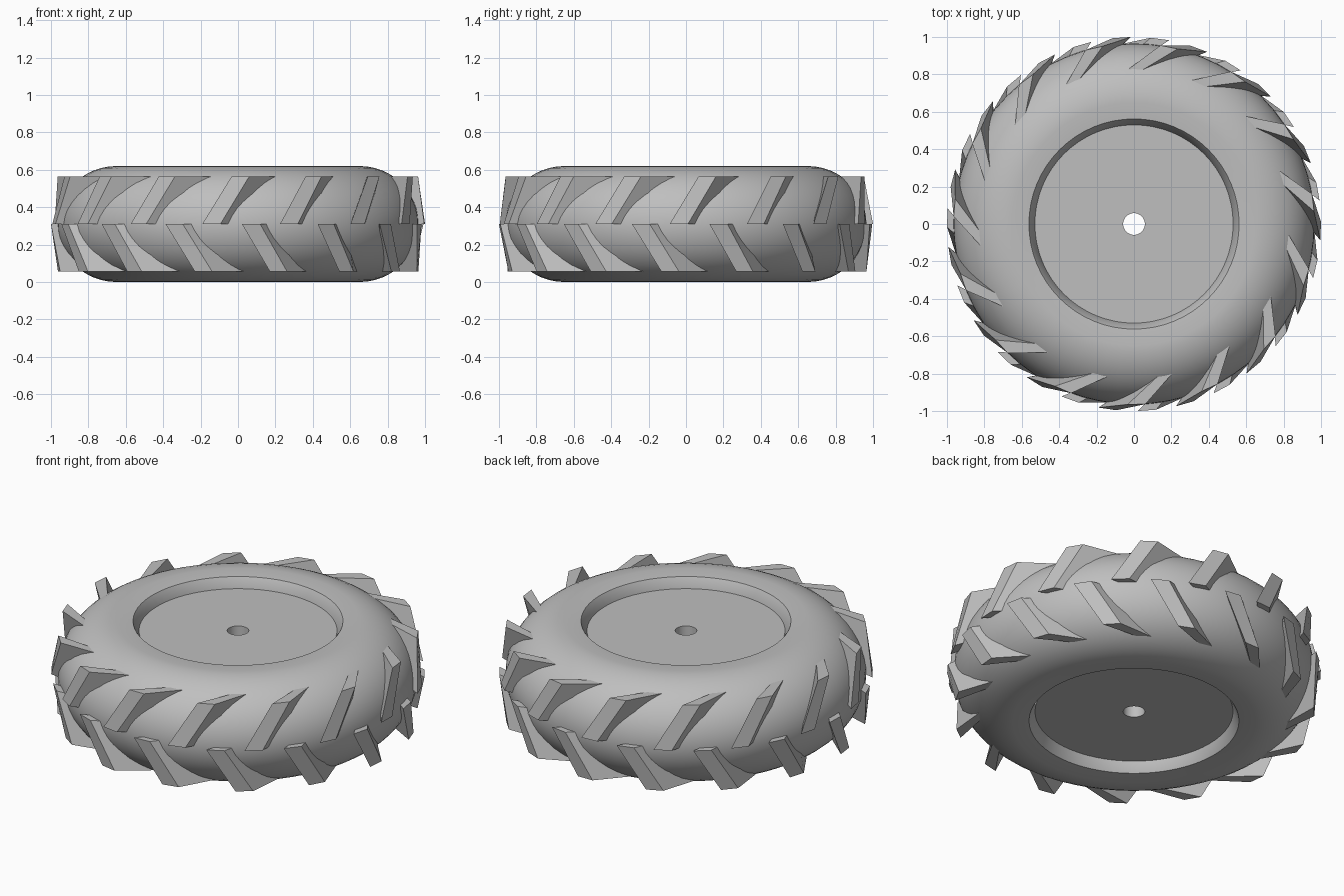
import bpy, bmesh, math
from mathutils import Vector

if "Cube" in bpy.data.objects:
    bpy.data.objects.remove(bpy.data.objects["Cube"])

MID = 0.31       # half the wheel width
LUGS = 15        # lugs per side

grey = bpy.data.materials.new("grey")
grey.diffuse_color = (0.52, 0.52, 0.52, 1)
grey.use_nodes = True
grey.node_tree.nodes["Principled BSDF"].inputs["Base Color"].default_value = grey.diffuse_color


def finish(name, bm, angle=30):
    bmesh.ops.recalc_face_normals(bm, faces=bm.faces)
    me = bpy.data.meshes.new(name)
    bm.to_mesh(me)
    bm.free()
    me.materials.append(grey)
    ob = bpy.data.objects.new(name, me)
    bpy.context.collection.objects.link(ob)
    bpy.ops.object.select_all(action='DESELECT')
    ob.select_set(True)
    bpy.context.view_layer.objects.active = ob
    bpy.ops.object.shade_smooth_by_angle(angle=math.radians(angle))
    return ob


def lathe(name, profile, sides=64):
    """Revolve a closed (radius, z) profile about the z axis."""
    bm = bmesh.new()
    rings = []
    for i in range(sides):
        a = 2 * math.pi * i / sides
        rings.append([bm.verts.new((r * math.cos(a), r * math.sin(a), z)) for r, z in profile])
    n = len(profile)
    for i in range(sides):
        p, q = rings[i], rings[(i + 1) % sides]
        for j in range(n):
            k = (j + 1) % n
            bm.faces.new((p[j], q[j], q[k], p[k]))
    return finish(name, bm)


# Tyre: rounded section with a sloping bead edge
arc = [(0.65 + 0.315 * math.cos(t), MID + 0.31 * math.sin(t))
       for t in (math.pi / 2 - math.pi * i / 24 for i in range(25))]
lathe("tyre", [(0.53, 0.555), (0.562, 0.612)] + arc + [(0.562, 0.008), (0.53, 0.065)])

# Wheel disc with axle hole
lathe("wheel_disc", [(0.058, 0.555), (0.53, 0.555), (0.53, 0.065), (0.058, 0.065)])


def polar(r, deg):
    a = math.radians(deg - 90)
    return Vector((r * math.cos(a), r * math.sin(a), 0))


def add_lug(bm, start, side):
    """Slanted bar from the centre line to the shoulder, leaning inward at 45 degrees."""
    loops = []
    for r, dz, shift in ((1.0, 0.0, 0.0), (0.965, 0.255, 9.0)):
        base = start + shift
        corners = [polar(r, base), polar(r, base + 5.6)]
        for c, deg in ((corners[1], base + 5.6), (corners[0], base)):
            corners.append(c - polar(0.2, deg) + polar(0.2, deg + 90))
        loops.append([bm.verts.new(c + Vector((0, 0, MID + side * dz))) for c in corners])
    a, b = loops
    bm.faces.new(a)
    bm.faces.new(b[::-1])
    for i in range(4):
        j = (i + 1) % 4
        bm.faces.new((a[j], a[i], b[i], b[j]))


# Tread lugs: two staggered, mirrored rows
for name, side, first in (("upper_lugs", 1, -11.0), ("lower_lugs", -1, 1.2)):
    bm = bmesh.new()
    for i in range(LUGS):
        add_lug(bm, first + i * 360 / LUGS, side)
    finish(name, bm, 15)
